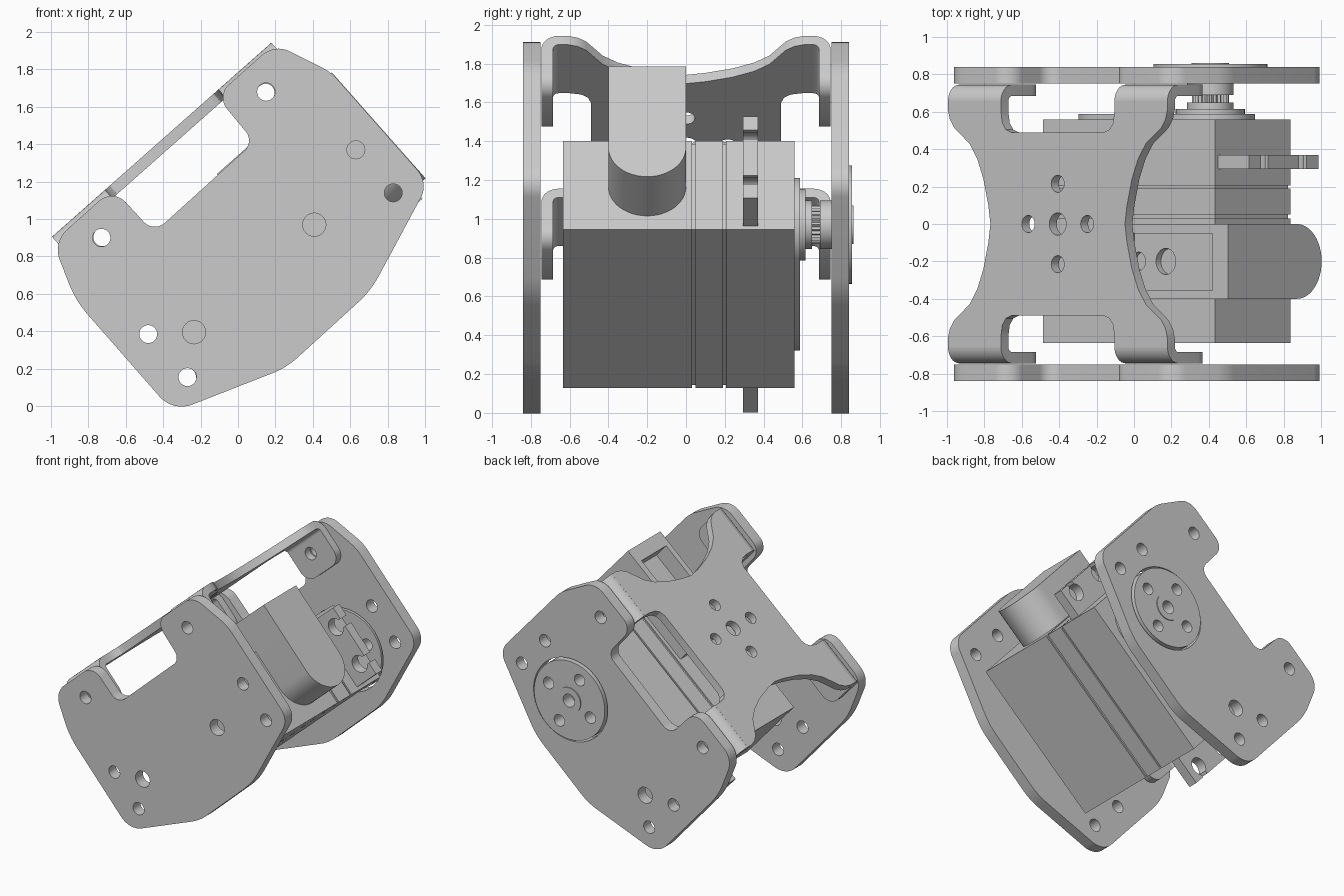
import bpy, bmesh
from math import sin, cos, pi, radians, sqrt
from mathutils import Vector, Matrix

if "Cube" in bpy.data.objects:
    bpy.data.objects.remove(bpy.data.objects["Cube"])

A = radians(41.5)
U, V, Y = Vector((cos(A), 0, sin(A))), Vector((-sin(A), 0, cos(A))), Vector((0, 1, 0))
C = Vector((0.175, 0, 0.765))            # servo centre, origin of the tilted frame


def frame(a, b, origin):
    return Matrix.Translation(origin) @ Matrix((a, b, a.cross(b))).transposed().to_4x4()


XZ = frame(Vector((1, 0, 0)), Vector((0, 0, 1)), Vector())   # upright, depth = -y
UV = frame(U, V, C)                                          # tilted, depth = -y
UY = frame(U, Y, C)                                          # tilted, depth = v
YV = frame(Y, V, C)                                          # tilted, depth = u


def circle(x, y, r, n=40):
    return [(x + r * cos(2 * pi * i / n), y + r * sin(2 * pi * i / n)) for i in range(n)]


def rect(x0, x1, y0, y1):
    return [(x0, y0), (x1, y0), (x1, y1), (x0, y1)]


def rounded(corners, n=8):
    """Replace each corner (x, y, cut) by an exact circular arc."""
    out = []
    for i, (x, y, cut) in enumerate(corners):
        p = Vector((x, y))
        d0 = (Vector(corners[i - 1][:2]) - p).normalized()
        d1 = (Vector(corners[(i + 1) % len(corners)][:2]) - p).normalized()
        if cut == 0:
            out.append((x, y))
            continue
        w = sqrt((1 - d0.dot(d1)) / 2)
        for k in range(n + 1):
            t = k / n
            a, b, c = (1 - t) ** 2, 2 * t * (1 - t) * w, t * t
            out.append(tuple((a * (p + d0 * cut) + b * p + c * (p + d1 * cut)) / (a + b + c)))
    return out


def prism(name, loops, lo, hi, m):
    """Extrude an outline (first loop) with holes (other loops) from lo to hi."""
    cu = bpy.data.curves.new(name, 'CURVE')
    cu.dimensions, cu.fill_mode, cu.extrude = '2D', 'BOTH', (hi - lo) / 2
    for loop in loops:
        s = cu.splines.new('POLY')
        s.points.add(len(loop) - 1)
        for pt, (x, y) in zip(s.points, loop):
            pt.co = (x, y, 0, 1)
        s.use_cyclic_u = True
    tmp = bpy.data.objects.new(name + "_tmp", cu)
    bpy.context.collection.objects.link(tmp)
    bpy.context.view_layer.update()
    dg = bpy.context.evaluated_depsgraph_get()
    me = bpy.data.meshes.new_from_object(tmp.evaluated_get(dg))
    bpy.data.objects.remove(tmp)
    bm = bmesh.new()
    bm.from_mesh(me)
    bmesh.ops.remove_doubles(bm, verts=bm.verts, dist=1e-5)
    bm.transform(m @ Matrix.Translation((0, 0, (lo + hi) / 2)))
    bmesh.ops.recalc_face_normals(bm, faces=bm.faces)
    bm.to_mesh(me)
    bm.free()
    me.shade_smooth()
    me.set_sharp_from_angle(angle=radians(30))
    ob = bpy.data.objects.new(name, me)
    bpy.context.collection.objects.link(ob)
    return ob


# Side plates
side = rounded([(-.347, -.032, .11), (.259, .205, .08), (.71, .616, .09), (1.02, 1.193, .09),
                (.496, 1.787, .06), (.196, 1.937, .09), (-.117, 1.659, .09), (.087, 1.413, .07),
                (-.45, .926, .08), (-.668, 1.164, .1), (-.99, .876, .1), (-.868, .563, .1)])
holes = [circle(x, z, .048, 24) for x, z in ((.15, 1.68), (-.73, .9), (-.48, .385),
                                             (-.27, .155), (.63, 1.37), (.83, 1.14))]
holes.append(circle(-.235, .395, .062, 24))
SX, SZ = .408, .97                        # output shaft position
prism("front_side_plate", [side] + holes + [circle(SX, SZ, .062, 24)], .75, .84, XZ)
prism("back_side_plate", [side] + holes + [circle(SX, SZ, .32, 64)], -.84, -.75, XZ)

# Bracket top: one quarter outline mirrored four ways
q = [(.33, .49), (.37, .505), (.395, .54), (.405, .6), (.405, .66), (.783, .66), (.783, .61),
     (.77, .56), (.74, .515), (.63, .43), (.575, .35), (.53, .24), (.495, .1), (.48, 0)]
half = q + [(u, -y) for u, y in q[-2::-1]]
web = half + [(-u, y) for u, y in half[::-1]]
web_holes = [circle(0, 0, .06, 24)] + [circle(u, y, .046, 24) for u, y in
                                       ((.21, 0), (-.21, 0), (0, .215), (0, -.215))]
prism("bracket_web", [web] + web_holes, .82, .88, UY)

# Bracket bends and tabs
arc = [i * pi / 16 for i in range(9)]
for sy in (1, -1):
    for su in (1, -1):
        bend = [(sy * (.655 + r * sin(t)), .79 + r * cos(t))
                for r, ts in ((.09, arc), (.03, arc[::-1])) for t in ts]
        u0, u1 = sorted((su * .405, su * .783))
        prism("bracket_bend", [bend], u0, u1, YV)
        tab = rounded([(u0, .79, 0), (u0, .54, .09), (u1, .54, .09), (u1, .79, 0)])
        c0, c1 = sorted((sy * .685, sy * .745))
        prism("bracket_tab", [tab, circle(su * .583, .7, .048, 24)], c0, c1, UV)

# Servo case in three shells over a slightly smaller core
for name, y0, y1, k in (("servo_case_bottom", -.635, .03, 0), ("servo_case_middle", .05, .19, 0),
                        ("servo_case_top", .205, .56, 0), ("servo_core", -.6, .5, .01)):
    prism(name, [rect(-.615 + k, .615 - k, -.305 + k, .305 - k)], -y1, -y0, UV)

# Mounting lugs with open keyhole slots
end = [(.835, -.28)]
for vc in (-.155, .155):
    end.append((.835, vc - .03))
    end += [(.755 + .065 * cos(t), vc + .065 * sin(t))
            for t in [-(.5 + i * (2 * pi - 1) / 20) for i in range(21)]]
    end.append((.835, vc + .03))
end.append((.835, .28))
lug = end + [(-u, v) for u, v in end[::-1]]
prism("mounting_lugs", [lug], -.37, -.295, UV)

# Gear cover bump, stepped bearing and splined shaft
su = (Vector((SX, 0, SZ)) - C).dot(U)
cover = [(su + .24 * cos(t), .24 * sin(t)) for t in [-pi / 2 + i * pi / 20 for i in range(21)]]
cover += [(su - .62 + .24 * cos(t), .24 * sin(t)) for t in [pi / 2 + i * pi / 20 for i in range(21)]]
prism("gear_cover", [cover], -.588, -.55, UV)
for name, r, y0, y1 in (("bearing_step_large", .185, .58, .615), ("bearing_step_small", .125, .61, .65),
                        ("horn_boss", .125, .69, .76), ("horn_centre_ring", .1, .85, .862)):
    loops = [circle(SX, SZ, r)]
    if name == "horn_centre_ring":
        loops.append(circle(SX, SZ, .05, 24))
    prism(name, loops, -y1, -y0, XZ)
spline = [(SX + r * cos(t), SZ + r * sin(t)) for i in range(50)
          for r, t in [((.1, .09)[i % 2], 2 * pi * i / 50)]]
prism("splined_shaft", [spline], -.7, -.64, XZ)

# Servo horn disc set into the back plate
horn = [circle(SX, SZ, .305, 64), circle(SX, SZ, .05, 24)]
horn += [circle(SX + .2 * cos(a), SZ + .2 * sin(a), .045, 24)
         for a in [.45 + i * pi / 2 for i in range(4)]]
prism("servo_horn", horn, -.855, -.75, XZ)

# Cable housing: rounded block, pierced floor and raised rim
block = [(0, .38), (-.4, .38)] + [(-.2 + .2 * cos(t), -.01 + .2 * sin(t))
                                  for t in [pi + i * pi / 24 for i in range(25)]]
prism("cable_housing", [block], .1, .92, YV)
base = rect(.1, .92, -.4, 0)
prism("cable_housing_floor", [base, circle(.365, -.2, .07, 24), circle(.17, -.2, .05, 24)], .38, .42, UY)
prism("cable_housing_rim", [base, rect(.14, .81, -.355, -.05)], .42, .547, UY)
